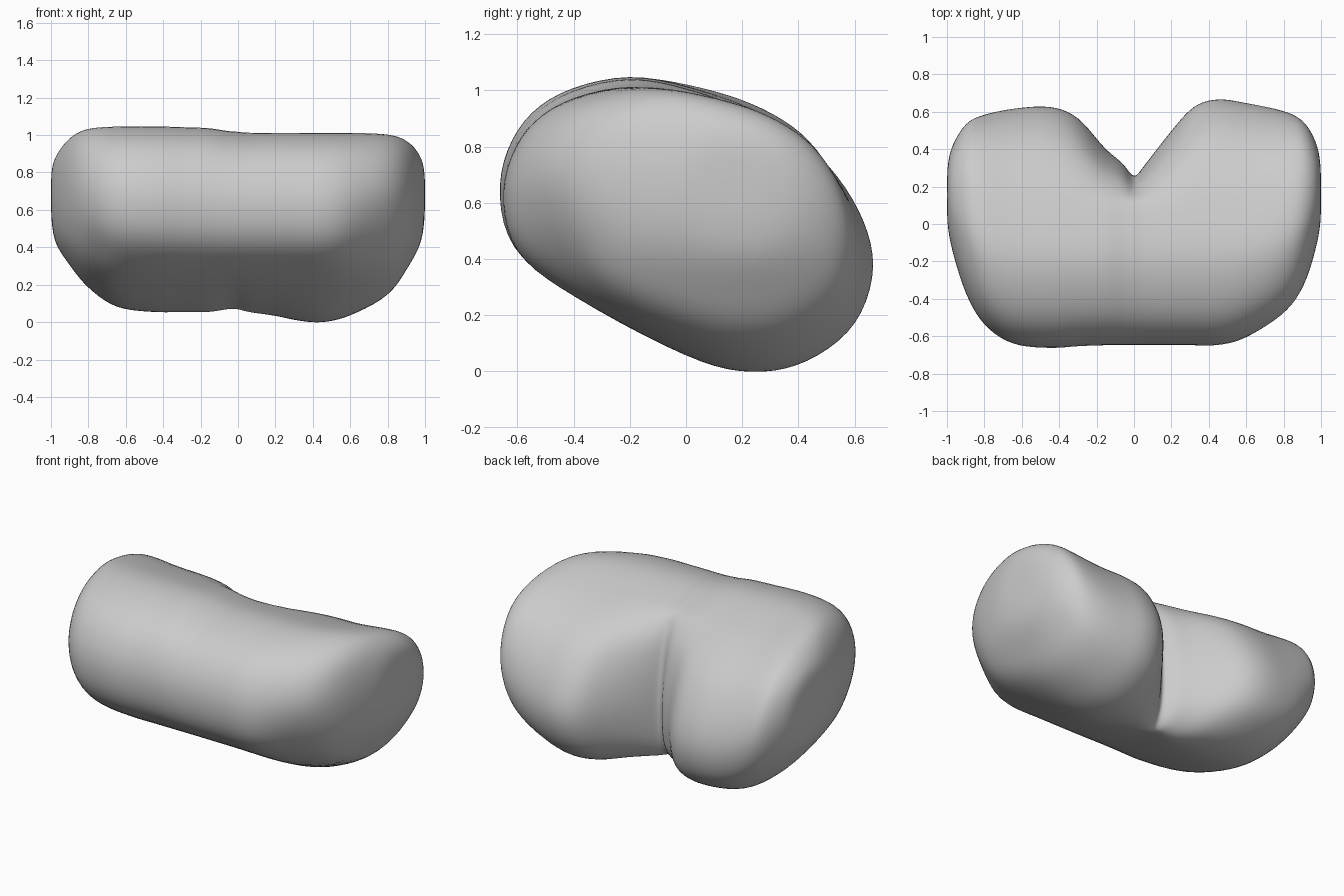
import bpy
import bmesh
import math
from mathutils import Vector

if "Cube" in bpy.data.objects:
    bpy.data.objects.remove(bpy.data.objects["Cube"])


def curve_point(keys, i, t, closed):
    """Catmull-Rom point between keys i and i + 1."""
    n = len(keys)

    def key(k):
        return keys[k % n] if closed else keys[max(0, min(n - 1, k))]

    result = []
    for a, b, c, d in zip(key(i - 1), key(i), key(i + 1), key(i + 2)):
        value = 2 * b + (c - a) * t
        value += (2 * a - 5 * b + 4 * c - d) * t * t
        value += (3 * b - a - 3 * c + d) * t * t * t
        result.append(value / 2)
    return result


def smooth_keys(keys, steps, closed=False):
    """Resample a short list of keys into a smooth dense list."""
    spans = len(keys) if closed else len(keys) - 1
    points = [curve_point(keys, i, s / steps, closed)
              for i in range(spans) for s in range(steps)]
    if not closed:
        points.append(list(keys[-1]))
    return points


def remap(value, low, high, new_low, new_high):
    """Scale a range evenly onto new limits."""
    return new_low + (value - low) * (new_high - new_low) / (high - low)


def fit(value, low, high, centre, new_low, new_high, split):
    """Blend an even scaling with one that pivots on the centre."""
    even = remap(value, low, high, new_low, new_high)
    if value < centre:
        pivoted = remap(value, low, centre, new_low, centre)
    else:
        pivoted = remap(value, centre, high, centre, new_high)
    return even + (pivoted - even) * split


def rounded(y, z, amount):
    """Blend an outline point towards an ellipse in the same box."""
    middle = height / 2
    angle = math.atan2((z - middle) / middle, y / half)
    y += (half * math.cos(angle) - y) * amount
    z += (middle + middle * math.sin(angle) - z) * amount
    return y, z


# Side outline (y, z) of a full lobe
half, height = .665, 1.05
outline = [(-.665, .66), (-.615, .435), (-.4, .265), (0, .055), (.23, -.003),
           (.43, .035), (.6, .17), (.665, .38), (.61, .59), (.47, .79),
           (.28, .915), (.05, 1), (-.2, 1.05), (-.45, .99), (-.6, .86)]

# Stations along the body: x, front y, back y, bottom z, top z
stations = [
    (-1, .04, .26, .59, .77), (-.98, -.11, .4, .43, .88),
    (-.9, -.38, .54, .3, .99), (-.8, -.55, .59, .18, 1.04),
    (-.65, -.645, .62, .08, 1.05), (-.45, -.665, .63, .055, 1.05),
    (-.3, -.655, .57, .055, 1.045), (-.16, -.65, .41, .055, 1.04),
    (-.06, -.65, .325, .07, 1.025), (0, -.65, .255, .07, 1.02),
    (.06, -.65, .32, .055, 1.015), (.2, -.65, .5, .035, 1.015),
    (.32, -.65, .63, .01, 1.015), (.45, -.65, .67, 0, 1.015),
    (.6, -.615, .65, .035, 1.015), (.8, -.5, .61, .14, 1.01),
    (.91, -.34, .55, .29, .97), (.98, -.1, .42, .43, .88),
    (1, .04, .28, .59, .77)]

# Loft the body: rounder at the ends, a cleft in the middle of the back
mesh = bpy.data.meshes.new("lobed_body")
body = bpy.data.objects.new("lobed_body", mesh)
bpy.context.collection.objects.link(body)
bm = bmesh.new()
profile = smooth_keys(outline, 5, closed=True)
rings = []
for x, front, back, bottom, top in smooth_keys(stations, 5):
    ring = []
    split = 1 - x * x
    for y, z in profile:
        y, z = rounded(y, z, .8 * abs(x) ** 5)
        ring.append(bm.verts.new((
            x, fit(y, -half, half, .12, front, back, split),
            fit(z, 0, height, .25, bottom, top, split))))
    rings.append(ring)
count = len(profile)
for a, b in zip(rings, rings[1:]):
    for j in range(count):
        k = (j + 1) % count
        bm.faces.new((a[j], a[k], b[k], b[j]))

# Rounded end caps, closed by a fan
for ring in (rings[0], rings[-1]):
    middle = sum((v.co for v in ring), Vector()) / count
    tip = bm.verts.new(middle)
    for j in range(count):
        bm.faces.new((ring[j], ring[(j + 1) % count], tip))

# Shallow hollow at each lower front corner
for side, depth in ((-1, .02), (1, .045)):
    hollow = Vector((side * .75, -.46, .46))
    inward = Vector((-side * .6, .6, .5)).normalized()
    for v in bm.verts:
        v.co += inward * depth * math.exp(-((v.co - hollow).length / .2) ** 2)

# Soften the surface slightly
for _ in range(4):
    bmesh.ops.smooth_vert(bm, verts=bm.verts, factor=.5,
                          use_axis_x=True, use_axis_y=True, use_axis_z=True)
bmesh.ops.recalc_face_normals(bm, faces=bm.faces)
for face in bm.faces:
    face.smooth = True
bm.to_mesh(mesh)
bm.free()

# Plain grey
grey = bpy.data.materials.new("plain_grey")
grey.use_nodes = True
colour = (.6, .6, .6, 1)
grey.diffuse_color = colour
grey.node_tree.nodes["Principled BSDF"].inputs["Base Color"].default_value = colour
mesh.materials.append(grey)
